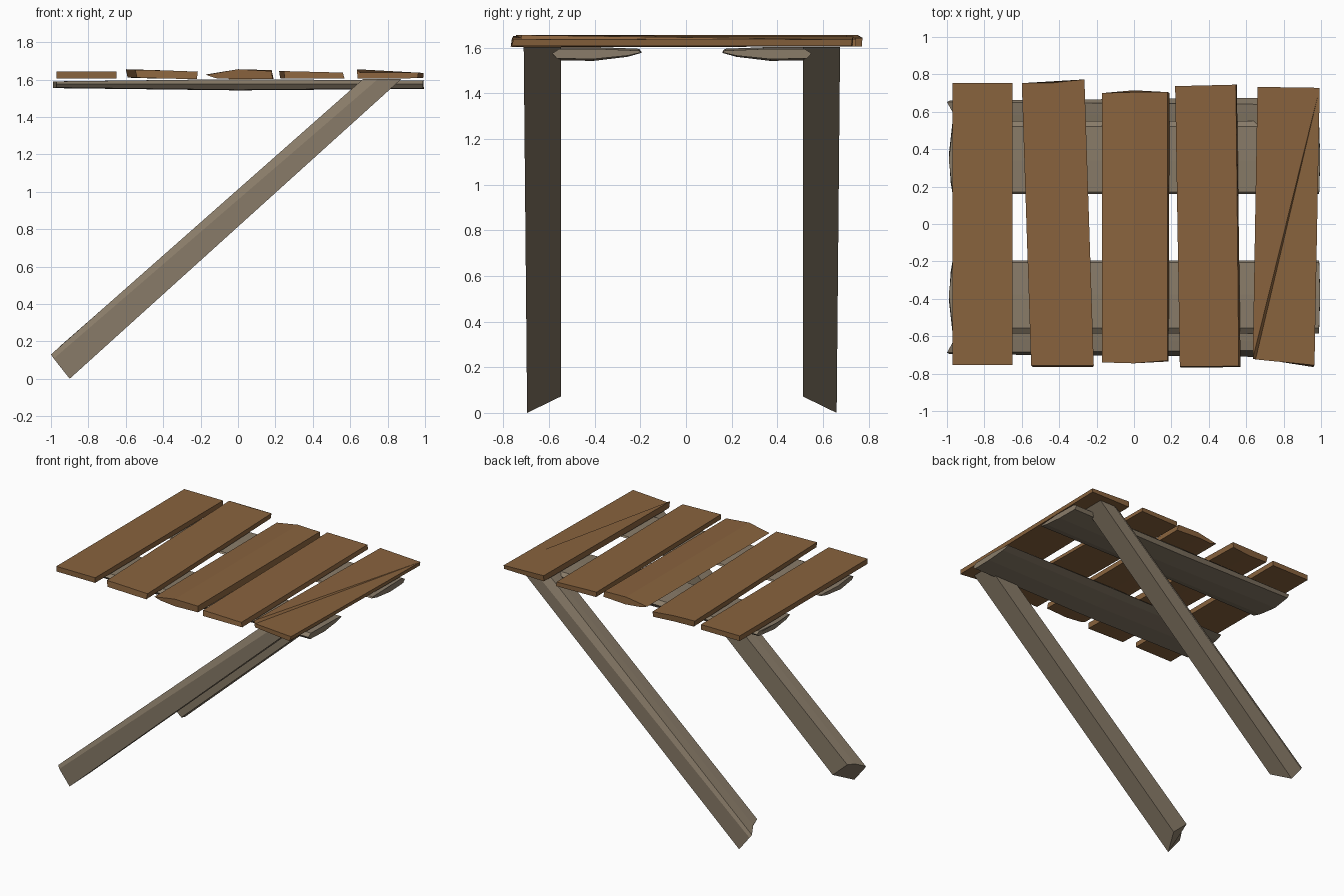
import bpy, bmesh

def material(name, col):
    m = bpy.data.materials.new(name)
    m.diffuse_color = (*col, 1)
    return m

WOOD = material("brown_wood", (0.25, 0.125, 0.048))
GREY = material("weathered_wood", (0.25, 0.20, 0.14))

def loft(name, rings, mat):
    """Flat-faced solid through rings of matching points."""
    bm = bmesh.new()
    vs = [[bm.verts.new(p) for p in r] for r in rings]
    n = len(rings[0])
    for a, b in zip(vs, vs[1:]):
        for i in range(n):
            j = (i + 1) % n
            bm.faces.new((a[i], a[j], b[j], b[i]))
    bm.faces.new(vs[0][::-1])
    bm.faces.new(vs[-1])
    bmesh.ops.recalc_face_normals(bm, faces=bm.faces)
    me = bpy.data.meshes.new(name)
    bm.to_mesh(me)
    bm.free()
    me.materials.append(mat)
    ob = bpy.data.objects.new(name, me)
    bpy.context.collection.objects.link(ob)
    return ob

# Deck planks: front end ring, then back end ring
loft("plank_1", [
    [(x, y, z) for x, z in ((-.97, 1.605), (-.65, 1.605), (-.65, 1.643), (-.97, 1.643))]
    for y in (-.753, .753)], WOOD)

loft("plank_2", [
    [(-.54, -.765, 1.61), (-.38, -.76, 1.605), (-.22, -.765, 1.602),
     (-.215, -.757, 1.642), (-.38, -.757, 1.648), (-.55, -.757, 1.652)],
    [(-.59, .75, 1.61), (-.43, .75, 1.605), (-.27, .77, 1.605),
     (-.265, .773, 1.643), (-.43, .755, 1.65), (-.60, .753, 1.655)]], WOOD)

loft("plank_3", [
    [(-.12, -.735, 1.607), (0, -.745, 1.602), (.185, -.735, 1.602),
     (.18, -.73, 1.645), (0, -.745, 1.655), (-.17, -.74, 1.625)],
    [(-.12, .70, 1.61), (0, .715, 1.605), (.19, .70, 1.605),
     (.18, .705, 1.65), (0, .705, 1.655), (-.17, .70, 1.627)]], WOOD)

loft("plank_4", [
    [(.25, -.768, 1.605), (.57, -.765, 1.605), (.56, -.76, 1.637), (.245, -.762, 1.645)],
    [(.225, .737, 1.607), (.55, .745, 1.605), (.545, .745, 1.637), (.22, .737, 1.645)]], WOOD)

# Last plank is split by a small diagonal step on its top
def split_plank():
    p = [(.64, -.715, 1.605), (.96, -.765, 1.607), (.99, .725, 1.608), (.66, .73, 1.605),
         (.635, -.72, 1.655), (.65, -.724, 1.638), (.965, -.755, 1.637), (.993, .728, 1.635), (.66, .733, 1.648)]
    f = [(0, 3, 2, 1), (0, 1, 6, 5, 4), (1, 2, 7, 6), (2, 3, 8, 7), (3, 0, 4, 8),
         (4, 7, 8), (4, 5, 7), (5, 6, 7)]
    me = bpy.data.meshes.new("plank_5")
    me.from_pydata(p, [], f)
    me.materials.append(WOOD)
    bpy.context.collection.objects.link(bpy.data.objects.new("plank_5", me))

split_plank()

MID = -0.018  # the two sides mirror about this y

for side, s in (("back", 1), ("front", -1)):
    def flip(pts):
        return [(x, MID + s * (y - MID), z) for x, y, z in pts]

    # Cross beam: shallow, thicker in the middle, blunt pointed ends
    beam = []
    for x, tip, lift, thin in ((-.97, -.02, .005, .012), (0, 0, 0, 0), (.99, .005, .005, .008)):
        beam.append(flip([
            (x, .16, 1.583 - thin / 2), (x + tip / 2, .22, 1.56 + lift),
            (x + tip, .37, 1.542 + thin), (x, .53, 1.545 + thin),
            (x, .55, 1.575), (x, .52, 1.602 - thin),
            (x + tip, .34, 1.602 - thin), (x, .17, 1.595 - thin)]))
    loft(side + "_beam", beam, GREY)

    # Slanted leg: oblique foot, chamfered upper edge, level cut under the deck
    foot = flip([(-.90, .66, 0), (-.985, .66, .108), (-1.0, .652, .13),
                 (-.96, .58, .165), (-.945, .512, .18), (-.825, .512, .072)])
    top = flip([(.875, .675, 1.604), (.75, .675, 1.604), (.67, .64, 1.604),
                (.67, .59, 1.604), (.68, .512, 1.604), (.875, .512, 1.604)])
    loft(side + "_leg", [foot, top], GREY)
